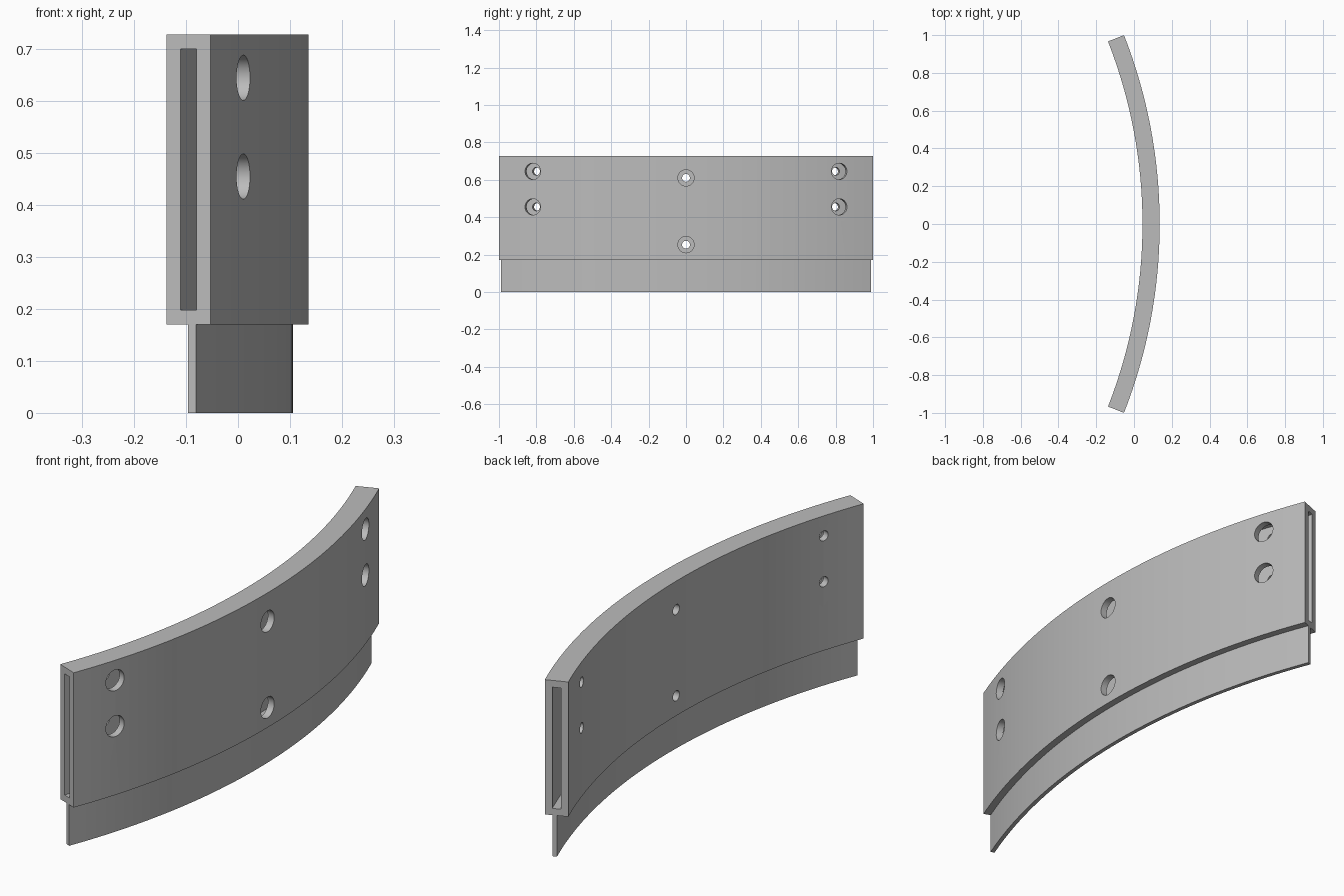
import bpy
import bmesh
from math import sin, cos, radians
from mathutils import Matrix, Vector

cube = bpy.data.objects.get("Cube")
if cube:
    bpy.data.objects.remove(cube, do_unlink=True)

# Arc shared by every part: centre on the x axis, swept either side of +x
CENTRE_X = -2.604
HALF_ANGLE = radians(21.4)
SEGMENTS = 32
R_OUT, R_IN = 2.74, 2.649
TOP, BOTTOM = 0.728, 0.17

grey = bpy.data.materials.new("plain_grey")
grey.use_nodes = True
grey.diffuse_color = (0.5, 0.5, 0.5, 1)
grey.node_tree.nodes["Principled BSDF"].inputs["Base Color"].default_value = (0.5, 0.5, 0.5, 1)


def make_object(name, bm):
    bmesh.ops.recalc_face_normals(bm, faces=bm.faces)
    mesh = bpy.data.meshes.new(name)
    bm.to_mesh(mesh)
    bm.free()
    mesh.materials.append(grey)
    obj = bpy.data.objects.new(name, mesh)
    bpy.context.collection.objects.link(obj)
    return obj


def rectangle(r0, r1, z0, z1):
    return [(r0, z0), (r1, z0), (r1, z1), (r0, z1)]


def sweep(name, outline, slot=None):
    """Sweep a section of (radius, z) points along the arc, optionally hollow."""
    bm = bmesh.new()
    loops = [outline] + ([slot] if slot else [])
    rings = []
    for i in range(SEGMENTS + 1):
        a = HALF_ANGLE * (2 * i / SEGMENTS - 1)
        rings.append([[bm.verts.new((CENTRE_X + r * cos(a), r * sin(a), z))
                       for r, z in loop] for loop in loops])
    for here, there in zip(rings, rings[1:]):
        for p, q in zip(here, there):
            for k in range(4):
                n = (k + 1) % 4
                bm.faces.new((p[k], p[n], q[n], q[k]))
    for end in (rings[0], rings[-1]):
        if slot:
            for k in range(4):
                n = (k + 1) % 4
                bm.faces.new((end[0][k], end[0][n], end[1][n], end[1][k]))
        else:
            bm.faces.new(end[0])
    return make_object(name, bm)


def radial_cylinders(name, radius, r0, r1, places):
    """Cylinders pointing along the arc's radius at each (angle, z)."""
    bm = bmesh.new()
    for a, z in places:
        r = (r0 + r1) / 2
        spot = Vector((CENTRE_X + r * cos(a), r * sin(a), z))
        matrix = (Matrix.Translation(spot) @ Matrix.Rotation(a, 4, "Z")
                  @ Matrix.Rotation(radians(90), 4, "Y"))
        bmesh.ops.create_cone(bm, cap_ends=True, segments=32, radius1=radius,
                              radius2=radius, depth=r1 - r0, matrix=matrix)
    obj = make_object(name, bm)
    obj.hide_render = True
    return obj


# Hollow curved casing and the thin skirt below it
casing = sweep("curved_casing", rectangle(R_IN, R_OUT, BOTTOM, TOP),
               rectangle(2.678, 2.711, 0.198, 0.70))
skirt = sweep("lower_skirt", rectangle(2.693, 2.71, 0, 0.18))

# Screw holes: wide through the outer wall, narrow through the inner wall
side = radians(17.4)
places = [(s * side, z) for s in (-1, 1) for z in (0.645, 0.455)]
places += [(0, 0.61), (0, 0.253)]
cutters = [radial_cylinders("wide_hole_cutter", 0.0435, 2.695, 2.80, places),
           radial_cylinders("narrow_hole_cutter", 0.021, 2.60, 2.695, places)]
for cutter in cutters:
    mod = casing.modifiers.new(cutter.name, "BOOLEAN")
    mod.operation = "DIFFERENCE"
    mod.solver = "EXACT"
    mod.object = cutter

# Bake the holes and drop the cutters
bpy.context.view_layer.update()
graph = bpy.context.evaluated_depsgraph_get()
baked = bpy.data.meshes.new_from_object(casing.evaluated_get(graph))
casing.modifiers.clear()
casing.data = baked
for cutter in cutters:
    bpy.data.objects.remove(cutter, do_unlink=True)

# Smooth curves, sharp corners
bpy.ops.object.select_all(action="DESELECT")
for obj in (casing, skirt):
    obj.select_set(True)
bpy.context.view_layer.objects.active = casing
bpy.ops.object.shade_smooth_by_angle(angle=radians(30))
